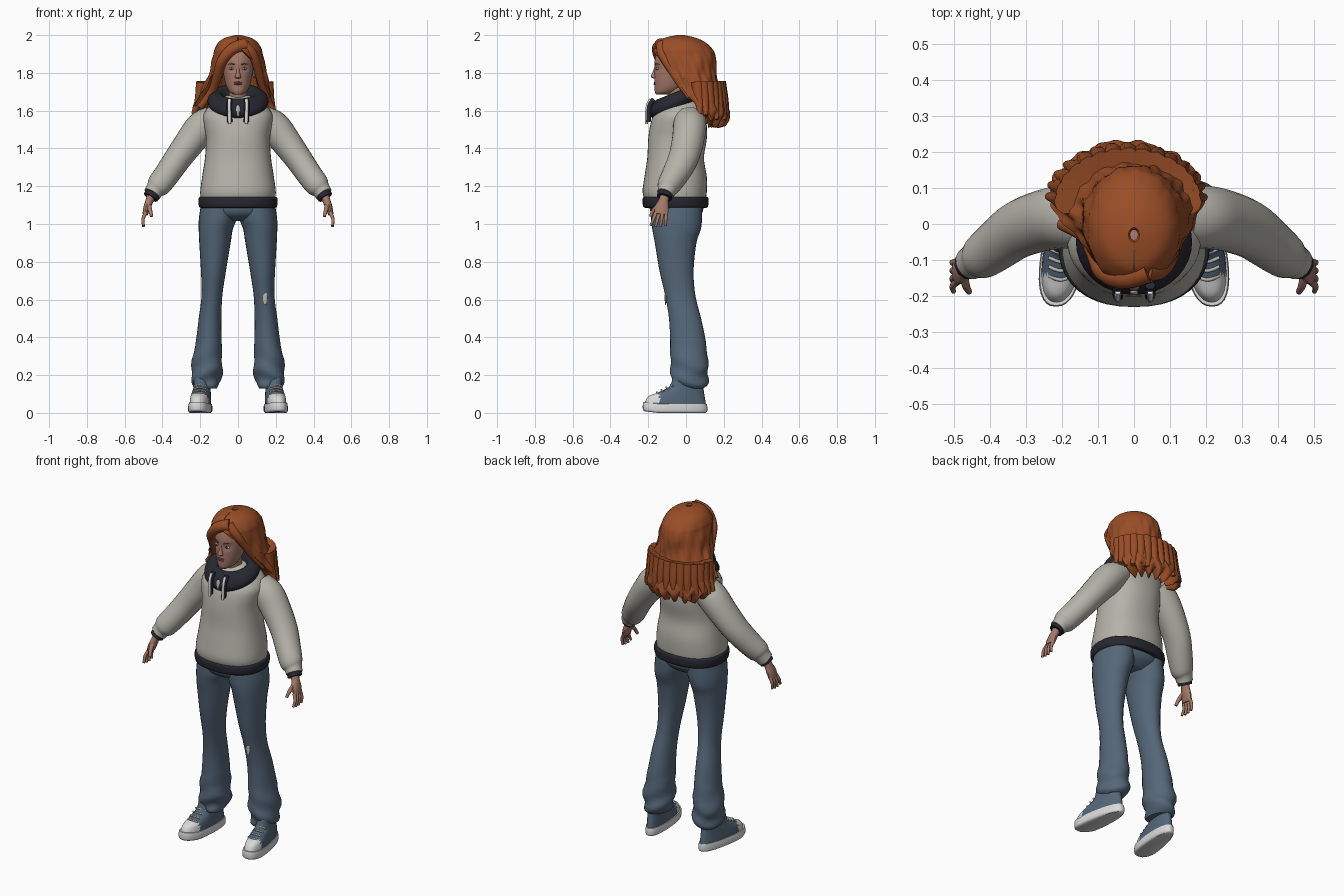
import bpy, bmesh, random
from math import sin, cos, pi, exp, radians
from mathutils import Vector

random.seed(4)
default_cube = bpy.data.objects.get("Cube")
if default_cube:
    bpy.data.objects.remove(default_cube, do_unlink=True)
built = []


def material(name, *rgb):
    mat = bpy.data.materials.new(name)
    mat.use_nodes = True
    mat.diffuse_color = (*rgb, 1)
    shader = next(n for n in mat.node_tree.nodes if n.type == "BSDF_PRINCIPLED")
    shader.inputs["Base Color"].default_value = (*rgb, 1)
    shader.inputs["Roughness"].default_value = .8
    return mat


hair_mat = material("auburn hair", .32, .075, .02)
skin = material("skin", .38, .19, .14)
knit = material("oatmeal sweater", .46, .45, .4)
trim = material("dark trim", .02, .02, .03)
denim = material("blue denim", .09, .135, .19)
rubber = material("white rubber", .7, .7, .7)
lip_mat = material("lips", .3, .1, .09)
iris_mat = material("dark iris", .04, .05, .06)
pale = material("pale cotton", .5, .48, .43)


def finish(name, bm, mats, warp=None, rule=None, side=1):
    """Turn a bmesh into an object, with optional bend, colour rule and mirroring."""
    for v in bm.verts:
        if warp:
            warp(v.co)
        v.co.x *= side
    bmesh.ops.recalc_face_normals(bm, faces=bm.faces)
    if rule:
        for f in bm.faces:
            f.material_index = rule(f.calc_center_median())
    mesh = bpy.data.meshes.new(name)
    bm.to_mesh(mesh)
    bm.free()
    for mat in mats:
        mesh.materials.append(mat)
    obj = bpy.data.objects.new(name, mesh)
    bpy.context.collection.objects.link(obj)
    built.append(obj)
    return obj


def spline(rows, steps):
    """Smooth every column of a table of rows with a Catmull-Rom curve."""
    out = []
    last = len(rows) - 1
    for i in range(last):
        quad = rows[max(i - 1, 0)], rows[i], rows[i + 1], rows[min(i + 2, last)]
        for k in range(steps):
            t = k / steps
            out.append([b + (c - a) * t / 2 + (a - 2.5 * b + 2 * c - d / 2) * t * t
                        + (1.5 * (b - c) + (d - a) / 2) * t ** 3 for a, b, c, d in zip(*quad)])
    return out + [list(rows[-1])]


def bridge(bm, loops):
    for low, high in zip(loops, loops[1:]):
        n = len(low)
        for i in range(n):
            bm.faces.new((low[i], low[(i + 1) % n], high[(i + 1) % n], high[i]))


def loft(name, rows, *mats, along=False, n=24, steps=4, power=2, **options):
    """Skin rings given as x, y, z, radius, radius; level, or square to their path."""
    rows = spline(rows, steps)
    bm = bmesh.new()
    loops = []
    for i, (x, y, z, ru, rv) in enumerate(rows):
        u, v = Vector((1, 0, 0)), Vector((0, 1, 0))
        if along:
            ends = rows[max(i - 1, 0)], rows[min(i + 1, len(rows) - 1)]
            t = (Vector(ends[1][:3]) - Vector(ends[0][:3])).normalized()
            v = (v - t * t.y).normalized()
            u = v.cross(t)
        loop = []
        for k in range(n):
            c, s = cos(2 * pi * k / n), sin(2 * pi * k / n)
            c, s = [abs(w) ** (2 / power) * (1 if w > 0 else -1) for w in (c, s)]
            loop.append(bm.verts.new(Vector((x, y, z)) + u * c * ru + v * s * rv))
        loops.append(loop)
    bridge(bm, loops)
    bm.faces.new(loops[0])
    bm.faces.new(loops[-1])
    return finish(name, bm, mats, **options)


def tube(name, points, radius, mat, tip=1, **options):
    last = len(points) - 1
    rows = [(*p, *[radius * (1 + (tip - 1) * i / last)] * 2) for i, p in enumerate(points)]
    return loft(name, rows, mat, along=True, n=10, **options)


def ellipsoid(name, centre, radii, mat, side=1):
    bm = bmesh.new()
    bmesh.ops.create_uvsphere(bm, u_segments=16, v_segments=10, radius=1)
    for v in bm.verts:
        v.co = Vector(c + r * w for c, r, w in zip(centre, radii, v.co))
    return finish(name, bm, [mat], side=side)


# Sweater body, hem and hood
loft("sweater_body", [(0, y, z, rx, ry) for z, y, rx, ry in (
    (1.12, -.055, .195, .16), (1.17, -.06, .2, .17), (1.25, -.055, .19, .165),
    (1.35, -.055, .175, .15), (1.45, -.045, .17, .155), (1.52, -.04, .18, .15),
    (1.57, -.035, .185, .14), (1.61, -.025, .165, .125), (1.65, -.02, .12, .1),
    (1.68, -.02, .06, .06))], knit, n=40, power=2.3)
loft("sweater_hem", [(0, -.055, z, r, r - .035) for z, r in (
    (1.085, .19), (1.09, .205), (1.115, .21), (1.14, .207), (1.145, .19))],
    trim, n=40, power=2.3)


def tilt(co):
    co.z += .4 * (co.y + .05)


loft("hood_collar", [(0, -.05, z, r, r - .015) for z, r in (
    (1.59, .125), (1.64, .16), (1.68, .15), (1.7, .12), (1.69, .09), (1.63, .07))],
    trim, n=36, warp=tilt)
ellipsoid("collar_patch", (0, -.187, 1.6), (.014, .01, .03), pale)

# Neck and head, with hollowed eye sockets
loft("neck", [(0, -.03, 1.58, .055, .055), (0, -.045, 1.66, .047, .05),
              (0, -.05, 1.74, .05, .055)], skin)


def sockets(co):
    if co.y < -.08:
        co.y += .009 * exp(-((abs(co.x) - .034) / .018) ** 2 - ((co.z - 1.822) / .016) ** 2)


loft("head", [(0, y, z, rx, ry) for z, y, rx, ry in (
    (1.685, -.125, .022, .033), (1.7, -.105, .045, .06), (1.73, -.085, .062, .082),
    (1.77, -.075, .073, .092), (1.82, -.07, .08, .097), (1.87, -.065, .083, .1),
    (1.92, -.06, .078, .09), (1.96, -.055, .05, .06), (1.97, -.05, .01, .01))],
    skin, n=48, steps=5, warp=sockets)
loft("nose", [(0, -.16, 1.77, .01, .01), (0, -.168, 1.777, .017, .017),
              (0, -.167, 1.787, .014, .018), (0, -.163, 1.81, .008, .012),
              (0, -.157, 1.84, .007, .008)], skin, n=14)
for z, depth in ((1.749, .007), (1.741, .008)):
    ellipsoid("lip", (0, -.164, z), (.022, depth, .005), lip_mat)

# Hair shell: thick C-shaped rings that open around the face
bm = bmesh.new()
loops = []
for cx, cy, z, rx, ry, gap in spline((
        (0, -.03, 2, .015, .02, .02), (0, -.03, 1.985, .07, .085, .02),
        (0, -.02, 1.96, .105, .125, .03), (0, -.015, 1.925, .125, .155, .15),
        (0, -.01, 1.9, .13, .163, .35), (0, 0, 1.86, .14, .16, .65),
        (0, .01, 1.8, .15, .15, 1), (-.005, .03, 1.74, .17, .14, 1.1),
        (-.015, .05, 1.68, .195, .15, 1.3), (-.02, .07, 1.62, .21, .15, 1.5),
        (-.02, .085, 1.575, .205, .145, 1.65), (-.02, .09, 1.54, .17, .12, 1.9)), 4):
    outer, inner = [], []
    drop = max(0, 1.98 - z)
    for k in range(81):
        a = gap + (2 * pi - 2 * gap) * k / 80
        wave = sin(13 * a + 25 * z) + .7 * sin(23 * a - 31 * z) + .6 * sin(47 * z + 5 * a)
        r = 1 + min(.03, drop * .15) * wave * .8
        dz = .018 * sin(17 * a) * max(0, 1.66 - z) / .1
        outer.append(bm.verts.new((cx - rx * r * sin(a), cy - ry * r * cos(a), z + dz)))
        inner.append(bm.verts.new((cx - rx * .7 * sin(a), cy - ry * .7 * cos(a), z + dz - .01)))
    loops.append(outer + inner[::-1])
bridge(bm, loops)
for loop in (loops[0], loops[-1]):
    for i in range(80):
        bm.faces.new((loop[i], loop[i + 1], loop[-2 - i], loop[-1 - i]))
finish("hair_shell", bm, [hair_mat])

# Loose locks: swept fringe on both sides and ragged tips around the back
for name, path, r in (
        ("fringe_right", ((.04, -.13, 1.95), (-.03, -.15, 1.925), (-.085, -.13, 1.86),
                          (-.11, -.08, 1.78), (-.14, -.03, 1.7), (-.2, 0, 1.62)), .035),
        ("fringe_left", ((.03, -.13, 1.95), (.075, -.125, 1.9), (.105, -.08, 1.82),
                         (.125, -.03, 1.74), (.155, .02, 1.67)), .03)):
    tube(name, path, r, hair_mat, tip=.5)
for k in range(15):
    a = 1.6 + 3.1 * k / 14
    x, y, low = -.02 - .2 * sin(a), .07 - .14 * cos(a), 1.57 + random.uniform(-.03, .02)
    if abs(x) > .16:
        low += .03
    tube("hair_lock", ((x * .85, y * .85, 1.75), (x * .92, y * .95, 1.66),
                       (x, y, low + .04), (x * 1.08, y * 1.03, low)), .035, hair_mat, tip=.3)

# Jeans seat and worn knee
loft("jeans_seat", [(0, -.05, 1.12, .19, .145), (0, -.05, 1.07, .198, .14),
                    (0, -.05, 1.04, .17, .12), (0, -.045, 1.015, .1, .08)], denim, n=36)
ellipsoid("knee_rip", (.143, -.108, .61), (.012, .005, .04), pale)


def creases(co):
    fold = max(0, .4 - co.z) * .03
    co.x += fold * sin(50 * co.z + 20 * co.y)
    co.y += fold * sin(60 * co.z + 25 * co.x)


def splay(co):
    co.x = .195 + (co.x - .195) * (.95 - .9 * (co.y + .05)) - .12 * (co.y + .05)
    co.z += max(0, -.15 - co.y) * .12


for label, s in (("left_", 1), ("right_", -1)):
    # Face details
    ellipsoid(label + "eye", (.034, -.15, 1.822), (.014, .009, .0065), rubber, s)
    ellipsoid(label + "iris", (.034, -.1575, 1.822), (.006, .003, .006), iris_mat, s)
    tube(label + "brow", ((.016, -.163, 1.843), (.034, -.156, 1.849), (.054, -.14, 1.843)),
         .004, hair_mat, tip=.6, side=s)
    ellipsoid(label + "ear", (.085, -.05, 1.805), (.01, .02, .032), skin, s)

    # Drawstring with a pale core and metal-like tip
    tube(label + "drawstring", ((.045, -.17, 1.66), (.046, -.195, 1.62), (.044, -.2, 1.54)),
         .014, trim, side=s)
    tube(label + "drawstring_core", ((.045, -.188, 1.66), (.046, -.206, 1.62), (.044, -.21, 1.53)),
         .008, rubber, side=s)

    # Sleeve, cuff and hand
    loft(label + "sleeve", [
        (.13, .02, 1.56, .07, .085), (.19, .02, 1.515, .085, .088), (.25, .01, 1.44, .08, .085),
        (.32, -.015, 1.345, .072, .08), (.375, -.055, 1.265, .068, .072),
        (.42, -.09, 1.205, .064, .062), (.44, -.1, 1.18, .05, .05),
        (.455, -.11, 1.158, .046, .046)], knit, along=True, side=s)
    tube(label + "cuff", ((.445, -.105, 1.17), (.463, -.115, 1.14)), .041, trim, side=s)
    loft(label + "palm", [(.455, -.11, 1.16, .024, .026), (.468, -.118, 1.125, .021, .026),
                          (.482, -.128, 1.085, .019, .038), (.492, -.132, 1.05, .014, .036)],
         skin, along=True, n=14, side=s)
    for k in (-1.5, -.5, .5, 1.5):
        y, tip_z = -.132 + .018 * k, .982 + .006 * abs(k)
        tube(label + "finger", ((.489, y, 1.06), (.503, y - .008 + .004 * k, 1.025),
                                (.5, y - .016 + .008 * k, tip_z)), .0105, skin, tip=.65, side=s)
    tube(label + "thumb", ((.474, -.135, 1.105), (.466, -.17, 1.075), (.457, -.188, 1.04)),
         .014, skin, tip=.6, side=s)

    # Trouser leg
    loft(label + "trouser_leg", [(x, y, z, rx, ry) for z, x, y, rx, ry in (
        (1.11, .1, -.05, .095, .135), (1.03, .107, -.05, .1, .135), (.97, .118, -.05, .09, .128),
        (.9, .122, -.055, .083, .11), (.75, .13, -.05, .066, .09), (.62, .138, -.03, .055, .08),
        (.5, .148, -.005, .06, .085), (.38, .155, .01, .068, .094), (.25, .165, .018, .082, .1),
        (.19, .167, .02, .08, .097), (.15, .165, .02, .07, .092), (.13, .163, .02, .055, .075))],
        denim, n=28, warp=creases, side=s)

    # Canvas shoe with rubber sole, toe cap and laces
    loft(label + "shoe_sole", [(.195, -.058, z, r, r + .11) for z, r in (
        (0, .052), (.008, .06), (.03, .061), (.048, .058))],
        rubber, n=36, power=2.4, warp=splay, side=s)
    loft(label + "shoe_upper", [(.195, y, z, rx, ry) for z, y, rx, ry in (
        (.04, -.057, .055, .163), (.08, -.05, .053, .15), (.11, -.025, .05, .12),
        (.14, .002, .047, .09), (.19, .01, .047, .08))],
        denim, rubber, n=36, power=2.3, warp=splay, side=s,
        rule=lambda c: int(c.y < -.14 and c.z < .105))
    for k in range(4):
        y, z = -.155 + .025 * k, .108 + .0135 * k
        tube(label + "lace", ((.17, y + .012, z - .008), (.203, y, z), (.236, y + .012, z - .008)),
             .005, pale, side=s)

# Smooth shading that keeps hard edges
bpy.ops.object.select_all(action="DESELECT")
for obj in built:
    obj.select_set(True)
bpy.context.view_layer.objects.active = built[0]
bpy.ops.object.shade_smooth_by_angle(angle=radians(38))
